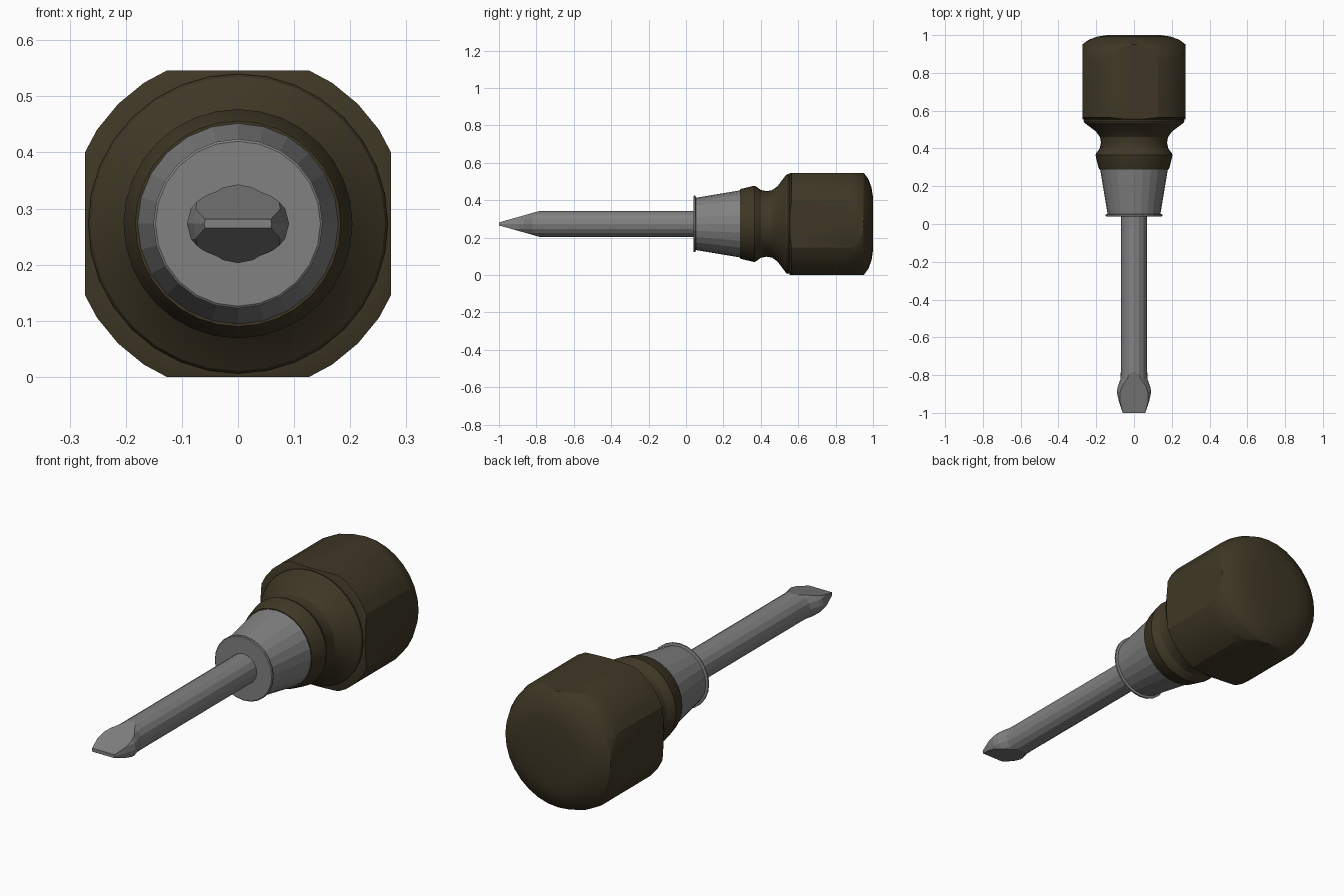
import bpy, bmesh, math
from mathutils import Vector

cube = bpy.data.objects.get("Cube")
if cube:
    bpy.data.objects.remove(cube, do_unlink=True)

HALF = 0.273  # half width across the handle flats, also the axis height


def material(name, rgb):
    mat = bpy.data.materials.new(name)
    mat.use_nodes = True
    mat.diffuse_color = (*rgb, 1)
    bsdf = mat.node_tree.nodes["Principled BSDF"]
    bsdf.inputs["Base Color"].default_value = (*rgb, 1)
    bsdf.inputs["Roughness"].default_value = 0.6
    return mat


brown = material("dark brown", (0.050, 0.039, 0.019))
steel = material("grey steel", (0.22, 0.22, 0.22))


def loft(name, rings, sides, mat, cuts=(), smooth=None):
    """Skin elliptical rings (y, x radius, z radius) and slice with planes."""
    bm = bmesh.new()
    loops = []
    for y, rx, rz in rings:
        angles = [2 * math.pi * i / sides for i in range(sides)]
        loops.append([bm.verts.new((rx * math.cos(a), y, rz * math.sin(a)))
                      for a in angles])
    for a, b in zip(loops, loops[1:]):
        for i in range(sides):
            j = (i + 1) % sides
            bm.faces.new((a[i], a[j], b[j], b[i]))
    bm.faces.new(loops[0])
    bm.faces.new(loops[-1])
    for point, normal in cuts:
        res = bmesh.ops.bisect_plane(
            bm, geom=bm.verts[:] + bm.edges[:] + bm.faces[:], dist=1e-5,
            plane_co=Vector(point), plane_no=Vector(normal).normalized(),
            clear_outer=True)
        edges = [e for e in res["geom_cut"]
                 if isinstance(e, bmesh.types.BMEdge) and e.is_boundary]
        bmesh.ops.holes_fill(bm, edges=edges, sides=0)
    bmesh.ops.recalc_face_normals(bm, faces=bm.faces[:])
    mesh = bpy.data.meshes.new(name)
    bm.to_mesh(mesh)
    bm.free()
    mesh.materials.append(mat)
    obj = bpy.data.objects.new(name, mesh)
    obj.location.z = HALF
    bpy.context.collection.objects.link(obj)
    if smooth:
        bpy.ops.object.select_all(action="DESELECT")
        obj.select_set(True)
        bpy.context.view_layer.objects.active = obj
        bpy.ops.object.shade_smooth_by_angle(angle=math.radians(smooth))
    return obj


def lathe(name, profile, sides, mat, **kw):
    return loft(name, [(y, r, r) for y, r in profile], sides, mat, **kw)


# Round grip with four flats and a domed butt
flats = [((x * HALF, 0, z * HALF), (x, 0, z))
         for x, z in ((1, 0), (-1, 0), (0, 1), (0, -1))]
lathe("handle_grip",
      [(0.553, 0.268), (0.565, 0.302), (0.87, 0.302), (0.91, 0.294),
       (0.95, 0.274), (0.975, 0.24), (0.992, 0.195), (1.0, 0.14)],
      32, brown, cuts=flats, smooth=25)

# Waisted neck and collar
lathe("handle_neck",
      [(0.288, 0.183), (0.298, 0.188), (0.365, 0.204), (0.375, 0.2),
       (0.40, 0.181), (0.43, 0.175), (0.46, 0.18), (0.49, 0.202),
       (0.535, 0.262), (0.545, 0.267), (0.56, 0.262)],
      32, brown, smooth=25)

# Tapered metal ferrule with a thin lip
lathe("ferrule",
      [(0.04, 0.147), (0.043, 0.151), (0.05, 0.151), (0.053, 0.140),
       (0.295, 0.180)],
      24, steel)

# Shaft flaring into a wedge-ground flat blade
wedge = [((0, -1, s * 0.008), (0, -0.062, s * 0.22)) for s in (1, -1)]
loft("shaft_and_blade",
     [(-1.0, 0.06, 0.07), (-0.94, 0.08, 0.07), (-0.89, 0.091, 0.07),
      (-0.865, 0.087, 0.07), (-0.82, 0.071, 0.07), (-0.78, 0.07, 0.07),
      (0.06, 0.07, 0.07)],
     16, steel, cuts=wedge)
